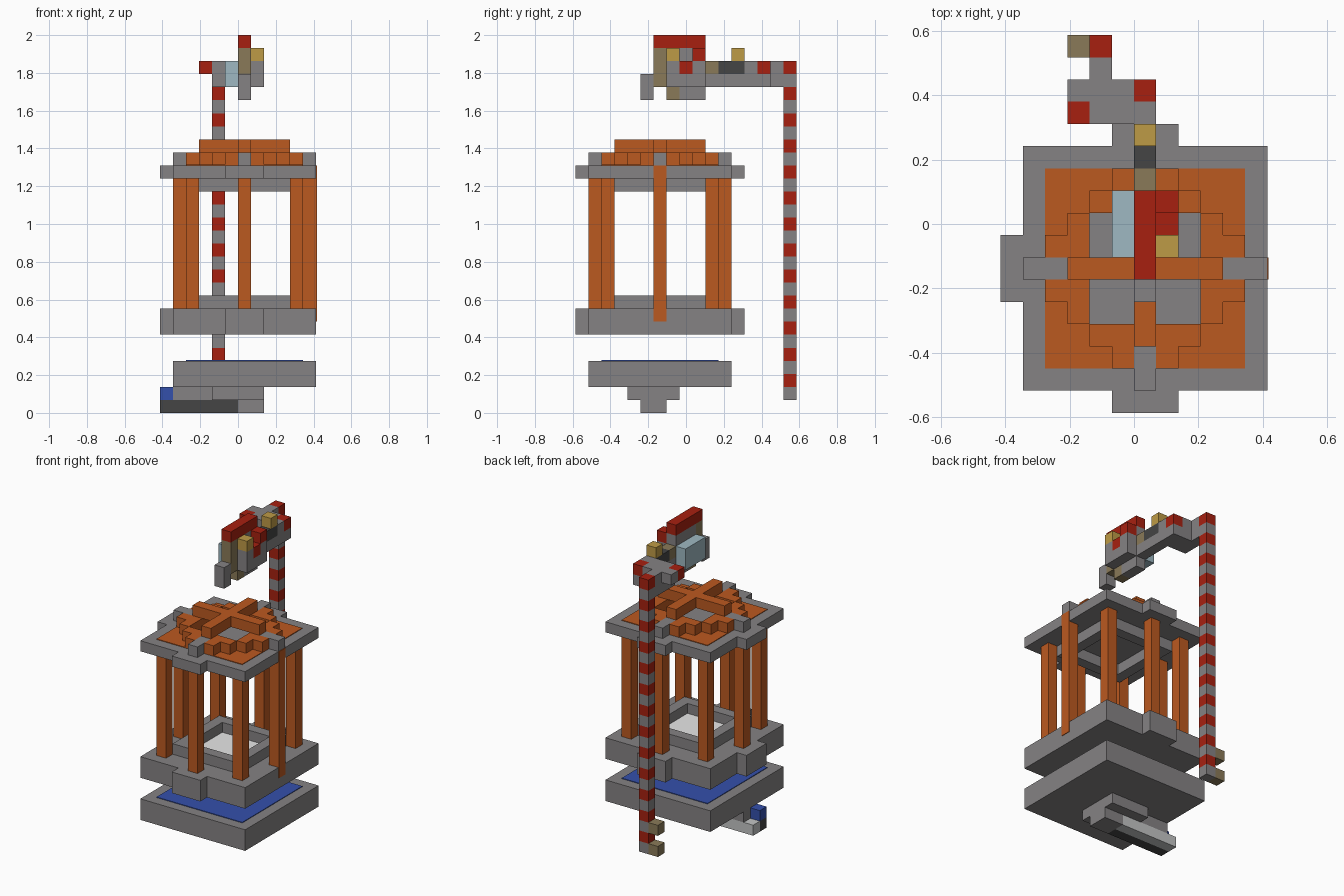
import bpy, bmesh
from mathutils import Matrix, Vector

cube = bpy.data.objects.get("Cube")
if cube:
    bpy.data.objects.remove(cube)

U = 2 / 29      # one block
T = 0.06        # thickness of painted plates, in blocks
CX, CY = 0, 6   # block column at the middle of the tower


def material(name, *rgb):
    m = bpy.data.materials.new(name)
    m.use_nodes = True
    m.diffuse_color = (*rgb, 1)
    m.node_tree.nodes["Principled BSDF"].inputs["Base Color"].default_value = (*rgb, 1)
    return m


gray = material("stone gray", .235, .225, .23)
orange = material("orange wood", .50, .10, .0144)
red = material("red", .39, .0144, .005)
blue = material("water blue", .034, .08, .41)
dark = material("dark gray", .058, .058, .058)
glass = material("pale blue", .342, .479, .539)
gold = material("gold", .515, .328, .061)
brown = material("dull brown", .254, .195, .098)
light = material("light gray", .55, .56, .56)
white = material("white", .92, .92, .92)


def part(name, mat, *boxes):
    """One object from boxes (x, y, z, width, depth, height) in blocks."""
    bm = bmesh.new()
    for x, y, z, w, d, h in boxes:
        centre = Vector((x + w / 2, y + d / 2 - 8.5, z + h / 2)) * U
        size = Matrix.Diagonal((w * U, d * U, h * U, 1))
        bmesh.ops.create_cube(bm, size=1, matrix=Matrix.Translation(centre) @ size)
    me = bpy.data.meshes.new(name)
    bm.to_mesh(me)
    bm.free()
    me.materials.append(mat)
    ob = bpy.data.objects.new(name, me)
    bpy.context.collection.objects.link(ob)
    return ob


def square(half, z, h):
    """Box centred on the tower axis."""
    n = 2 * half + 1
    return (CX - half, CY - half, z, n, n, h)


def frame(half, wall, z, h):
    """Four boxes forming a square ring round the tower axis."""
    n = 2 * half + 1
    x, y = CX - half, CY - half
    m = n - 2 * wall
    return [(x, y, z, n, wall, h), (x, y + n - wall, z, n, wall, h),
            (x, y + wall, z, wall, m, h), (x + n - wall, y + wall, z, wall, m, h)]


def tabs(z, h):
    """Tabs on the front, back and right sides of a slab."""
    return [(CX - 1, CY - 6, z, 3, 1, h), (CX - 1, CY + 6, z, 3, 1, h),
            (CX - 6, CY - 1, z, 1, 3, h)]


# Foot and spout under the pool
part("foot", gray, (-2, 4, 1, 4, 4, 1), (-5, 5, 1, 3, 2, 1), (0, 5, 0, 2, 2, 1))
part("spout_front", dark, (-6, 5, 0, 6, 1, 1))
part("spout_back", light, (-6, 6, 0, 6, 1, 1))
part("spout_water", blue, (-6, 5, 1, 1, 1, 1))

# Pool
part("pool_base", gray, square(5, 2, 2))
part("pool_water", blue, square(4, 4, T))

# Tower floor
part("floor_slab", gray, square(5, 6, 2), *tabs(6, 2))
part("floor_rim", gray, *frame(3, 1, 8, 1))
part("floor_centre", white, square(2, 8, T))

# Eight posts: four corners and four side middles
posts = [(sx * 4, sy * 4) for sx in (-1, 1) for sy in (-1, 1)]
posts += [(-5, 0), (5, 0), (0, -5), (0, 5)]
part("posts", orange, *[(CX + a, CY + b, 8, 1, 1, 10) for a, b in posts])
part("left_post_face", orange, (6, CY, 7, T, 1, 12))

# Roof
part("roof_slab", gray, square(5, 18, 1), *tabs(18, 1))
part("roof_underside_rim", gray, *frame(3, 1, 17, 1))
part("roof_panel", orange, *frame(4, 2, 19, T))
ring = [(a, b) for a in range(-4, 5) for b in range(-4, 5)
        if abs(a) + abs(b) <= 5 and max(abs(a), abs(b)) > 2
        and (a, b) not in ((4, 0), (-4, 0), (0, 4), (0, -4))]
part("roof_ring", orange, *[(CX + a, CY + b, 19, 1, 1, 1) for a, b in ring])
part("roof_knobs", gray, (-5, CY, 19, 2, 1, 1), (4, CY, 19, 2, 1, 1),
     (CX, 1, 19, 1, 2, 1), (CX, 10, 19, 1, 2, 1))
part("roof_cross", orange, (-3, CY, 20, 7, 1, 1), (CX, 3, 20, 1, 3, 1), (CX, 7, 20, 1, 3, 1))

# Striped pole at the back, with two pegs
part("pole_gray", gray, *[(-2, 16, z, 1, 1, 1) for z in range(1, 26, 2)])
part("pole_red", red, *[(-2, 16, z, 1, 1, 1) for z in range(2, 27, 2)])
part("pole_pegs", brown, *[(-3, 16, z, 1, 1, 1) for z in (1, 3)])

# Arm from the pole to the head
part("arm", gray, (-2, 15, 25, 1, 1, 2), (-2, 13, 25, 3, 2, 1), (0, 10, 25, 1, 3, 1),
     (-2, 13, 26, 2, 2, 1), (-3, 14, 26, 1, 1, 1), (0, 13, 26, 1, 1, 1))
part("arm_red_ends", red, (-3, 13, 26, 1, 1, 1), (0, 14, 26, 1, 1, 1))
part("neck_dark", dark, (0, 11, 26, 1, 2, 1))
part("neck_brown", brown, (0, 10, 26, 1, 1, 1))
part("neck_gold", gold, (0, 12, 27, 1, 1, 1))

# Head
part("head", gray, (0, 7, 25, 1, 3, 3), (0, 8, 24, 1, 2, 1), (1, 7, 25, 1, 1, 2),
     (1, 8, 25, 1, 1, 1), (1, 9, 25, 1, 1, 2))
part("head_crest", red, (0, 6, 28, 1, 4, 1))
part("head_face", brown, (0, 6, 25, 1, 1, 3), (0, 7, 24, 1, 1, 1))
part("head_beak", gray, (0, 5, 24, 1, 1, 2))
part("head_red_side", red, (1, 8, 26, 1, 1, 1), (1, 9, 27, 1, 1, 1))
part("head_gold_side", gold, (1, 7, 27, 1, 1, 1))
part("head_pale_side", glass, (-1, 7, 25, 1, 3, 2))
